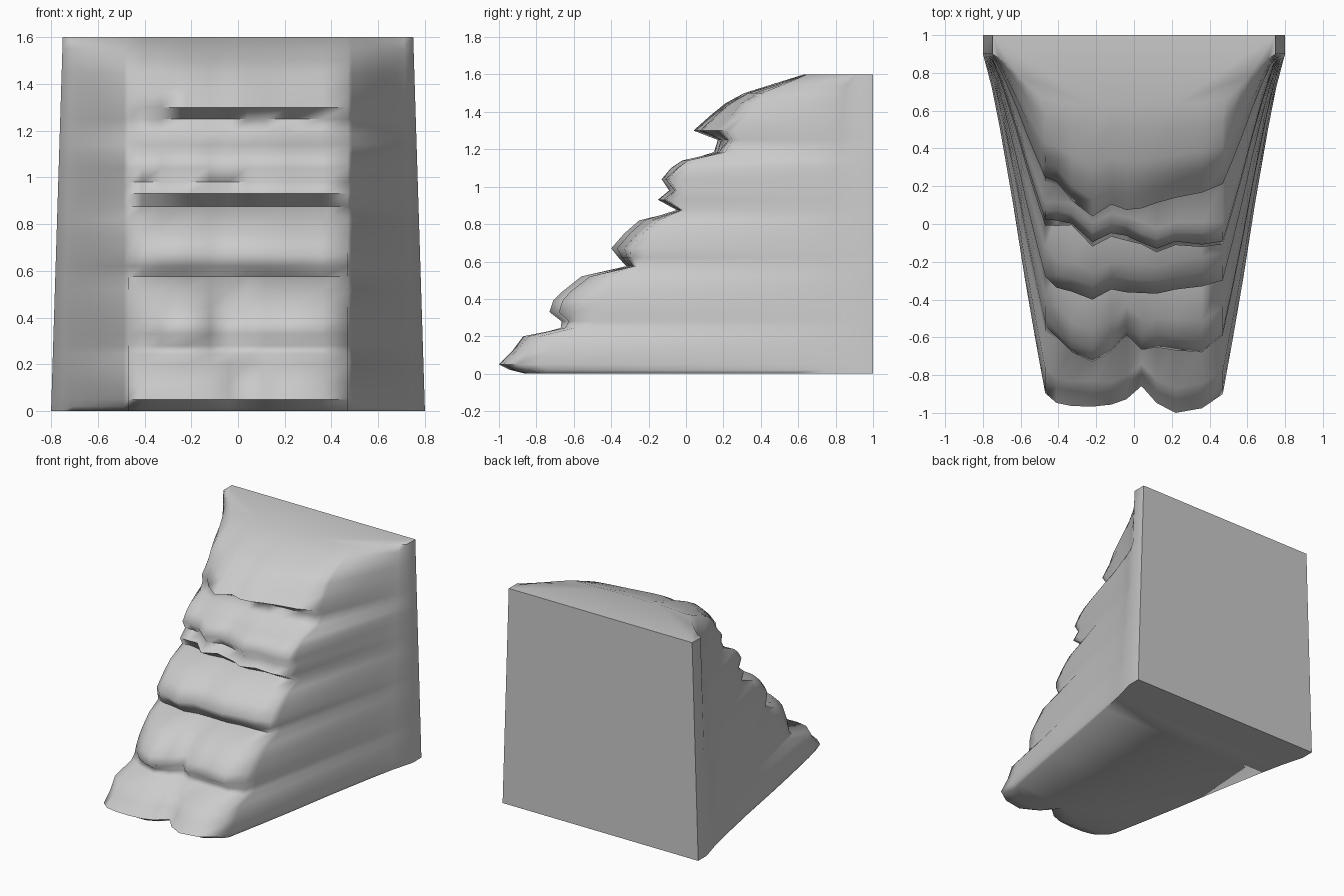
import bpy, bmesh, random

if "Cube" in bpy.data.objects:
    bpy.data.objects.remove(bpy.data.objects["Cube"])

random.seed(4)

# Columns across the front, and the lip line (y) of each of the five ledges
XS = [-.47, -.41, -.33, -.22, -.12, -.04, .04, .12, .22, .36, .47]
LIPS = [
    [-.90, -.95, -.965, -.97, -.97, -.94, -.87, -.96, -1.0, -.98, -.91],
    [-.52, -.60, -.69, -.73, -.68, -.59, -.67, -.66, -.67, -.69, -.60],
    [-.28, -.35, -.36, -.40, -.36, -.37, -.38, -.375, -.36, -.34, -.31],
    [.00, .00, -.01, -.11, -.07, -.08, -.11, -.14, -.115, -.12, -.11],
    [.25, .23, .12, .05, .10, .08, .08, .11, .14, .17, .22],
]
# Side profile rows: ledge, y, z, how strongly the lip line shows
ROWS = [
    (0, -.86, 0, 1), (0, -.94, .02, 1), (0, -1.0, .05, 1), (0, -.93, .12, 1), (0, -.87, .20, .9),
    (1, -.67, .245, .45), (1, -.665, .28, .6), (1, -.73, .33, 1), (1, -.71, .39, 1),
    (1, -.66, .44, 1), (1, -.56, .52, .9),
    (2, -.32, .575, .5), (2, -.36, .62, .7), (2, -.40, .67, 1), (2, -.33, .75, 1), (2, -.25, .82, 1),
    (3, -.05, .875, .5), (3, -.15, .93, 1), (3, -.09, .98, 1), (3, -.13, 1.04, 1),
    (3, -.08, 1.10, 1), (3, -.02, 1.14, .9),
    (4, .15, 1.185, .3), (4, .17, 1.25, .4), (4, .04, 1.30, 1), (4, .13, 1.38, .9),
    (4, .21, 1.445, .7), (4, .31, 1.50, .5), (4, .47, 1.55, .3), (4, .63, 1.60, .1),
]
# Flank curve: distance from back to front, share of the extra width left
FLANK = [(0, 1), (.1, .86), (.22, .73), (.44, .52), (.66, .33), (.84, .16), (.94, .06)]


def contour(ledge, y, z, k):
    lip = LIPS[ledge]
    wide = .8 - .05 * z / 1.6
    front = []
    for x, l in zip(XS, lip):
        noise = random.uniform(0, .015) if 0 < z < 1.6 else 0
        if l == min(lip):
            noise = 0
        front.append((x, y + k * (l - min(lip)) + noise, z))

    def flank(side, edge):
        return [(side * (.47 + (wide - .47) * g), .9 + (edge - .9) * t, z) for t, g in FLANK]

    left = flank(-1, front[0][1])
    right = flank(1, front[-1][1])
    return [(-wide, 1, z)] + left + front + right[::-1] + [(wide, 1, z)]


# Terraced rock: stacked contours skinned together and capped
bm = bmesh.new()
rings = [[bm.verts.new(p) for p in contour(*row)] for row in ROWS]
for a, b in zip(rings, rings[1:]):
    n = len(a)
    for i in range(n - 1):
        bm.faces.new((a[i], a[i + 1], b[i + 1], b[i]))

# Flat back, base and top
bm.faces.new([r[0] for r in rings] + [r[-1] for r in reversed(rings)])
bm.faces.new(rings[0])
bm.faces.new(rings[-1])
bmesh.ops.recalc_face_normals(bm, faces=bm.faces)
bmesh.ops.triangulate(bm, faces=[f for f in bm.faces if len(f.verts) > 4])

mesh = bpy.data.meshes.new("terraced_cliff")
bm.to_mesh(mesh)
bm.free()
cliff = bpy.data.objects.new("terraced_cliff", mesh)
bpy.context.collection.objects.link(cliff)
bpy.context.view_layer.objects.active = cliff
cliff.select_set(True)
bpy.ops.object.shade_smooth_by_angle(angle=1.4)
